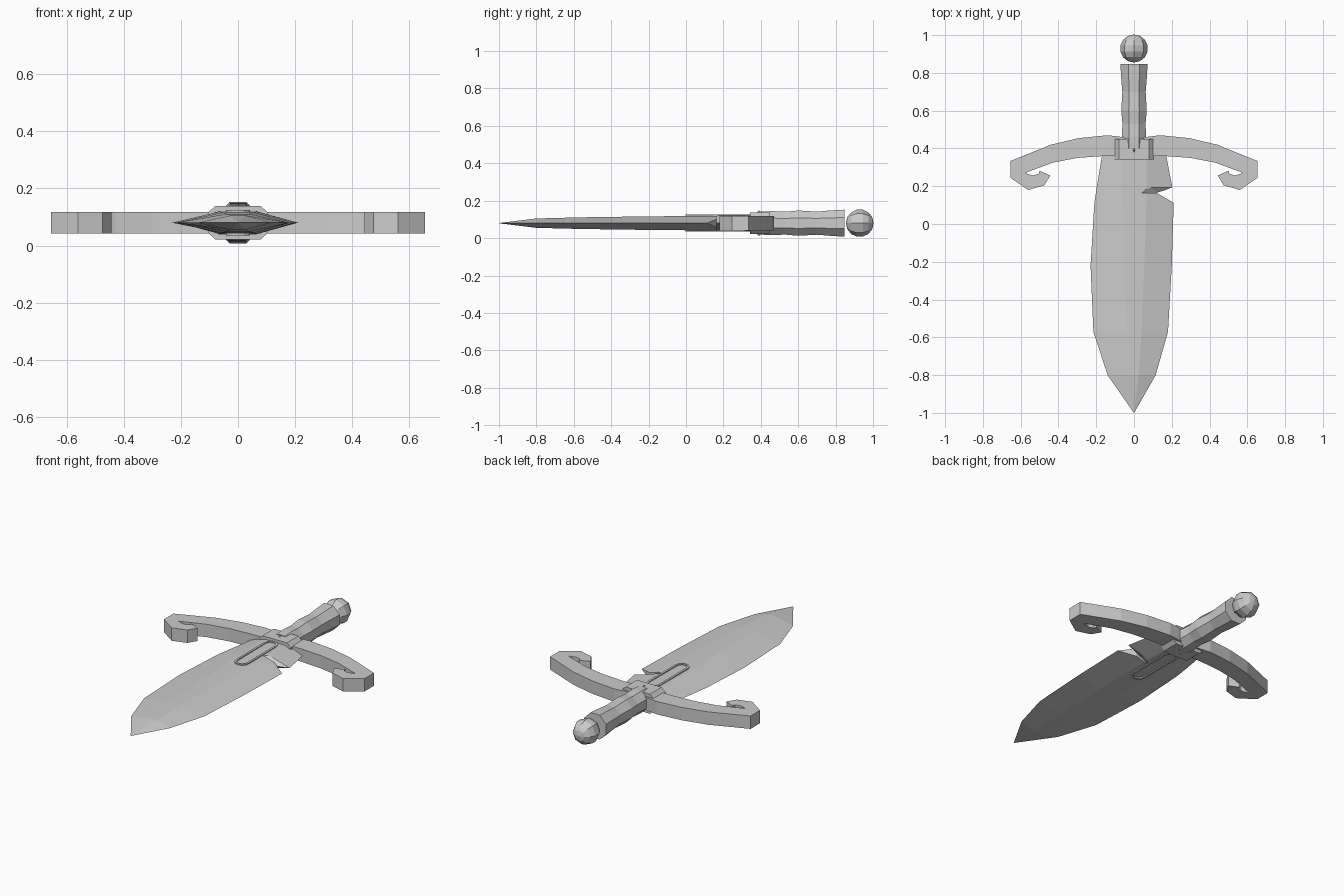
import bpy, bmesh, math
from mathutils import Matrix

if "Cube" in bpy.data.objects:
    bpy.data.objects.remove(bpy.data.objects["Cube"])

MID = 0.08  # height of the dagger's central plane
steel = bpy.data.materials.new("light grey steel")
steel.use_nodes = True
grey = (0.6, 0.6, 0.6, 1)
steel.diffuse_color = grey
steel.node_tree.nodes["Principled BSDF"].inputs["Base Color"].default_value = grey


def finish(bm, name):
    bmesh.ops.recalc_face_normals(bm, faces=bm.faces)
    mesh = bpy.data.meshes.new(name)
    bm.to_mesh(mesh)
    bm.free()
    mesh.materials.append(steel)
    obj = bpy.data.objects.new(name, mesh)
    bpy.context.scene.collection.objects.link(obj)
    return obj


def loft(name, sections):
    """Skin a list of equal-length rings and cap both ends."""
    bm = bmesh.new()
    rings = [[bm.verts.new(p) for p in s] for s in sections]
    n = len(rings[0])
    for a, b in zip(rings, rings[1:]):
        for i in range(n):
            j = (i + 1) % n
            bm.faces.new((a[i], a[j], b[j], b[i]))
    bm.faces.new(rings[0])
    bm.faces.new(rings[-1])
    return finish(bm, name)


def slab(name, outline, low, high):
    return loft(name, [[(x, y, z) for x, y in outline] for z in (low, high)])


def hull(name, points):
    bm = bmesh.new()
    for p in points:
        bm.verts.new(p)
    bmesh.ops.convex_hull(bm, input=bm.verts)
    return finish(bm, name)


# Blade: six-sided sections given as y, left edge, right edge, half thickness, flat half width
stations = [(-0.998, -0.002, 0.002, 0.001, 0.001), (-0.8, -0.14, 0.115, 0.025, 0.025),
            (-0.57, -0.215, 0.18, 0.031, 0.04), (-0.22, -0.23, 0.2, 0.036, 0.055),
            (0.11, -0.21, 0.21, 0.039, 0.065), (0.21, -0.195, 0.2, 0.04, 0.065),
            (0.39, -0.165, 0.165, 0.041, 0.065)]
blade = loft("blade", [[(l, y, MID), (-f, y, MID + t), (f, y, MID + t),
                        (r, y, MID), (f, y, MID - t), (-f, y, MID - t)]
                       for y, l, r, t, f in stations])

# Chipped notch in one edge, with sloping walls above and below
cutters = [slab("notch_cutter", [(0.12, 0.165), (0.3, 0.06), (0.3, 0.222)], 0, 0.16)]
for side in (1, -1):
    top = MID + side * 0.045
    cutters.append(hull("chip_cutter", [
        (0.125, 0.164, MID), (0.25, 0.212, MID), (0.25, 0.164, MID),
        (0.03, 0.164, top), (0.075, 0.203, top), (0.25, 0.215, top), (0.25, 0.164, top)]))
for cutter in cutters:
    cutter.hide_render = True
    cutter.hide_set(True)
    mod = blade.modifiers.new("notch", "BOOLEAN")
    mod.operation = "DIFFERENCE"
    mod.solver = "EXACT"
    mod.object = cutter


# Capsule-shaped rim raised on both blade faces
def capsule(radius, z):
    points = []
    for centre, start in ((0.3, 0), (0.04, math.pi)):
        for i in range(7):
            a = start + math.pi * i / 6
            points.append((radius * math.cos(a), centre + radius * math.sin(a), z))
    return points


for side, name in ((1, "upper_rim"), (-1, "lower_rim")):
    base, top = MID + side * 0.03, MID + side * 0.045
    bm = bmesh.new()
    rings = [[bm.verts.new(p) for p in capsule(r, z)]
             for r, z in ((0.042, base), (0.042, top), (0.03, top), (0.03, base))]
    for k in range(4):
        a, b = rings[k], rings[(k + 1) % 4]
        for i in range(len(a)):
            j = (i + 1) % len(a)
            bm.faces.new((a[i], a[j], b[j], b[i]))
    finish(bm, name)

# Guard: curved arms ending in hooks, mirrored across the middle
arm = [(0, 0.45), (0.06, 0.46), (0.14, 0.47), (0.29, 0.455), (0.44, 0.42), (0.655, 0.333),
       (0.655, 0.245), (0.56, 0.18), (0.475, 0.205), (0.443, 0.257), (0.5, 0.282),
       (0.505, 0.266), (0.535, 0.257), (0.578, 0.27), (0.43, 0.325), (0.3, 0.35),
       (0.16, 0.36), (0, 0.36)]
guard = slab("guard", arm, MID - 0.038, MID + 0.038)
mirror = guard.modifiers.new("mirror", "MIRROR")
mirror.use_clip = True
bm = bmesh.new()
bm.from_mesh(guard.data)
inner = [f for f in bm.faces if all(abs(v.co.x) < 0.001 for v in f.verts)]
bmesh.ops.delete(bm, geom=inner, context="FACES_ONLY")
bm.to_mesh(guard.data)
bm.free()

# Chamfered block at the middle of the guard
profile = [(0.105, 0.035), (0.08, 0.058), (-0.08, 0.058), (-0.105, 0.035),
           (-0.105, -0.035), (-0.08, -0.058), (0.08, -0.058), (0.105, -0.035)]
loft("guard_block", [[(x, y, MID + z) for x, z in profile] for y in (0.342, 0.45)])

# Small studs on the block
for side, name in ((1, "upper_stud"), (-1, "lower_stud")):
    z = MID + side * 0.055
    hull(name, [(-0.008, 0.39, z), (0.008, 0.39, z), (0, 0.41, z), (0, 0.375, z),
                (0, 0.39, MID + side * 0.068)])

# Grip: wavy eight-sided handle
waves = [(0.4, 0.066), (0.46, 0.07), (0.53, 0.066), (0.6, 0.073),
         (0.7, 0.067), (0.78, 0.074), (0.848, 0.078)]
loft("grip", [[(r * math.cos(a), y, MID + r * math.sin(a))
               for a in (math.pi / 8 + i * math.pi / 4 for i in range(8))]
              for y, r in waves])

# Pommel: faceted ball
bm = bmesh.new()
bmesh.ops.create_uvsphere(bm, u_segments=8, v_segments=7, radius=0.074,
                          matrix=Matrix.Translation((0, 0.929, MID)) @ Matrix.Rotation(math.pi / 2, 4, "X"))
finish(bm, "pommel")
